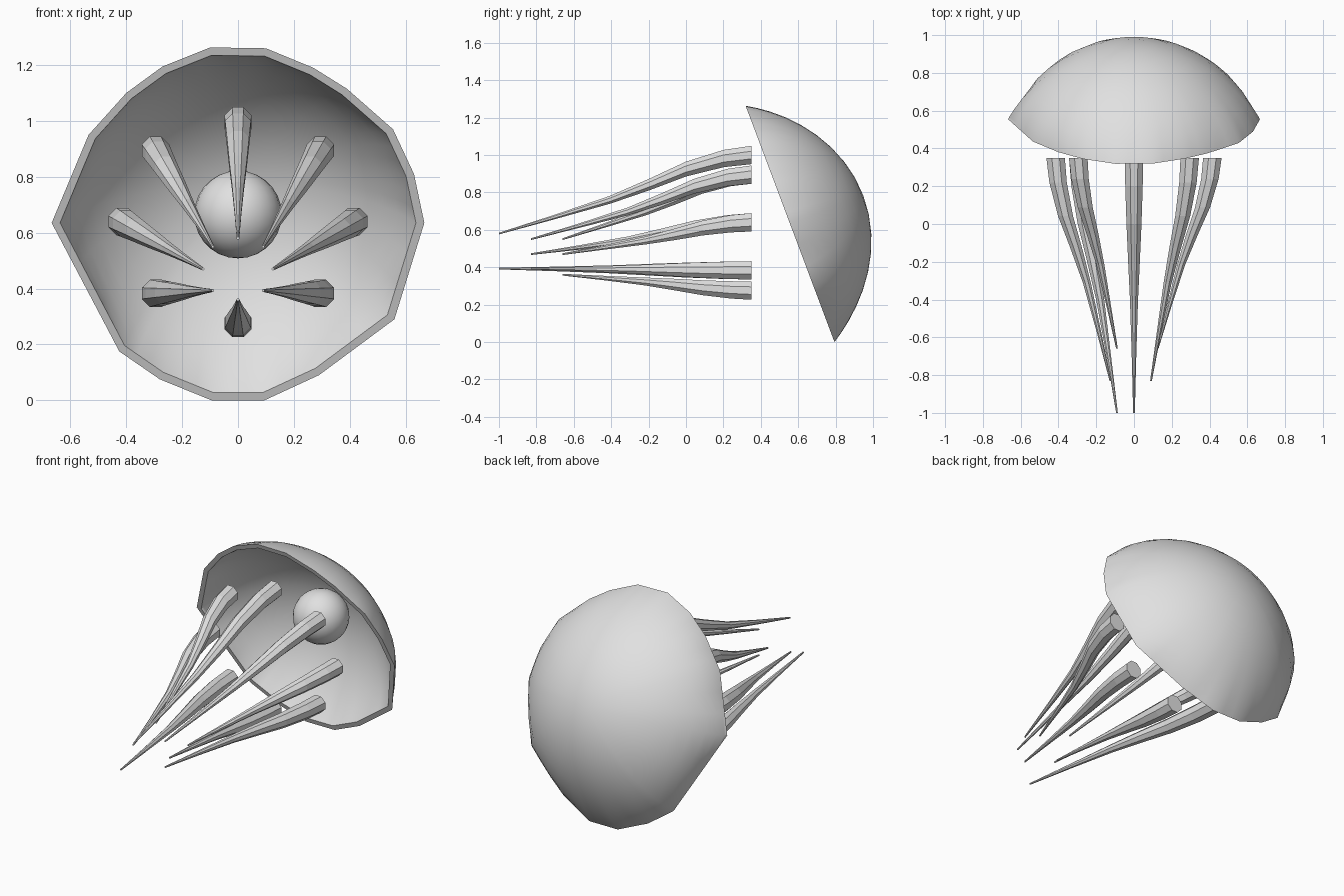
import bpy, bmesh, math
from mathutils import Vector

cube = bpy.data.objects.get("Cube")
if cube:
    bpy.data.objects.remove(cube, do_unlink=True)

grey = bpy.data.materials.new("plain_grey")
grey.use_nodes = True
colour = (0.75, 0.75, 0.75, 1)
grey.diffuse_color = colour
grey.node_tree.nodes["Principled BSDF"].inputs["Base Color"].default_value = colour


def finish(name, bm):
    bmesh.ops.recalc_face_normals(bm, faces=bm.faces)
    mesh = bpy.data.meshes.new(name)
    bm.to_mesh(mesh)
    bm.free()
    obj = bpy.data.objects.new(name, mesh)
    bpy.context.collection.objects.link(obj)
    mesh.materials.append(grey)
    return obj


def smooth(obj, degrees):
    bpy.ops.object.select_all(action='DESELECT')
    obj.select_set(True)
    bpy.context.view_layer.objects.active = obj
    bpy.ops.object.shade_smooth_by_angle(angle=math.radians(degrees))


def bridge(bm, a, b):
    for i in range(len(a)):
        j = (i + 1) % len(a)
        bm.faces.new((a[i], a[j], b[j], b[i]))


# Bell: a tilted, slightly flattened cap with an uneven rim and a thin wall
centre = Vector((0, 0.555, 0.635))
across = Vector((1, 0, 0))
up = Vector((0, -0.352, 0.936))
out = Vector((0, 0.936, 0.352))
rim = [(-.1, 1.263), (.1, 1.26), (.27, 1.19), (.39, 1.115), (.555, .97), (.63, .81),
       (.667, .635), (.56, .29), (.29, .09), (.095, .0), (-.095, .0),
       (-.28, .075), (-.425, .175), (-.667, .635), (-.535, .95), (-.4, 1.1), (-.27, 1.195)]
RADIUS, DEPTH, STEPS, RINGS = 0.668, 0.42, 3, 10
outline = []
for (x0, z0), (x1, z1) in zip(rim, rim[1:] + rim[:1]):
    for k in range(STEPS):
        f = k / STEPS
        outline.append(Vector((x0 + (x1 - x0) * f,
                               (z0 + (z1 - z0) * f - centre.z) / up.z)))


def cap(bm, shrink):
    """Rings of a cap, blending from a circle to the rim outline."""
    r, d = RADIUS * shrink, DEPTH * shrink
    ball = (r * r + d * d) / (2 * d)
    rings = []
    for k in range(RINGS, 0, -1):
        s = math.sin(k / RINGS * math.pi / 2)
        sphere = math.sqrt(ball * ball - (s * r) ** 2) - (ball - d)
        height = 0.75 * sphere + 0.25 * d * (1 - s * s)
        ring = []
        for p in outline:
            q = (p.normalized() * RADIUS).lerp(p, s ** 8) * s * shrink
            ring.append(bm.verts.new(centre + across * q.x + up * q.y + out * height))
        rings.append(ring)
    for a, b in zip(rings, rings[1:]):
        bridge(bm, a, b)
    pole = bm.verts.new(centre + out * d)
    last = rings[-1]
    for i in range(len(last)):
        bm.faces.new((last[i], last[(i + 1) % len(last)], pole))
    return rings[0]


bm = bmesh.new()
outer_rim = cap(bm, 1.0)
inner_rim = cap(bm, 0.955)
bridge(bm, outer_rim, inner_rim)
smooth(finish("bell", bm), 40)

# Round core inside the bell
bm = bmesh.new()
bmesh.ops.create_uvsphere(bm, u_segments=24, v_segments=14, radius=0.157)
bmesh.ops.translate(bm, verts=bm.verts, vec=(0, 0.8, 0.665))
smooth(finish("core", bm), 40)

# Tentacles: tapered faceted tubes, from thick base to thin tip
BASE_Y, SIDES = 0.35, 8
# along, sideways drift, radius
taper = [(0, 0, .053), (.11, .045, .05), (.26, .18, .043), (.4, .37, .034),
         (.56, .57, .023), (.78, .79, .013), (1, 1, .005)]


def tentacle(name, base, tip):
    start = Vector((base[0], BASE_Y, base[1]))
    end = Vector(tip)
    bm = bmesh.new()
    rings = []
    for along, drift, radius in taper:
        mid = start.lerp(end, drift)
        mid.y = BASE_Y + (end.y - BASE_Y) * along
        rings.append([bm.verts.new(mid + Vector((math.cos(a), 0, math.sin(a))) * radius)
                      for a in (math.tau * (i + .5) / SIDES for i in range(SIDES))])
    for a, b in zip(rings, rings[1:]):
        bridge(bm, a, b)
    bm.faces.new(rings[0])
    bm.faces.new(rings[-1])
    finish(name, bm)


tentacle("tentacle_top", (0, 1.0), (0, -1, .58))
tentacle("tentacle_bottom", (0, .275), (0, -.66, .36))
# Side pairs: base, tip, and how far each side reaches (left, right)
pairs = [("upper", (.295, .895), (.09, .55), (-.83, -.66)),
         ("middle", (.415, .64), (.125, .47), (-.66, -.83)),
         ("lower", (.295, .383), (.09, .393), (-.83, -1))]
for level, base, tip, reach in pairs:
    for side, sign, y in (("left", 1, reach[0]), ("right", -1, reach[1])):
        tentacle(f"tentacle_{level}_{side}", (sign * base[0], base[1]),
                 (sign * tip[0], y, tip[1]))
